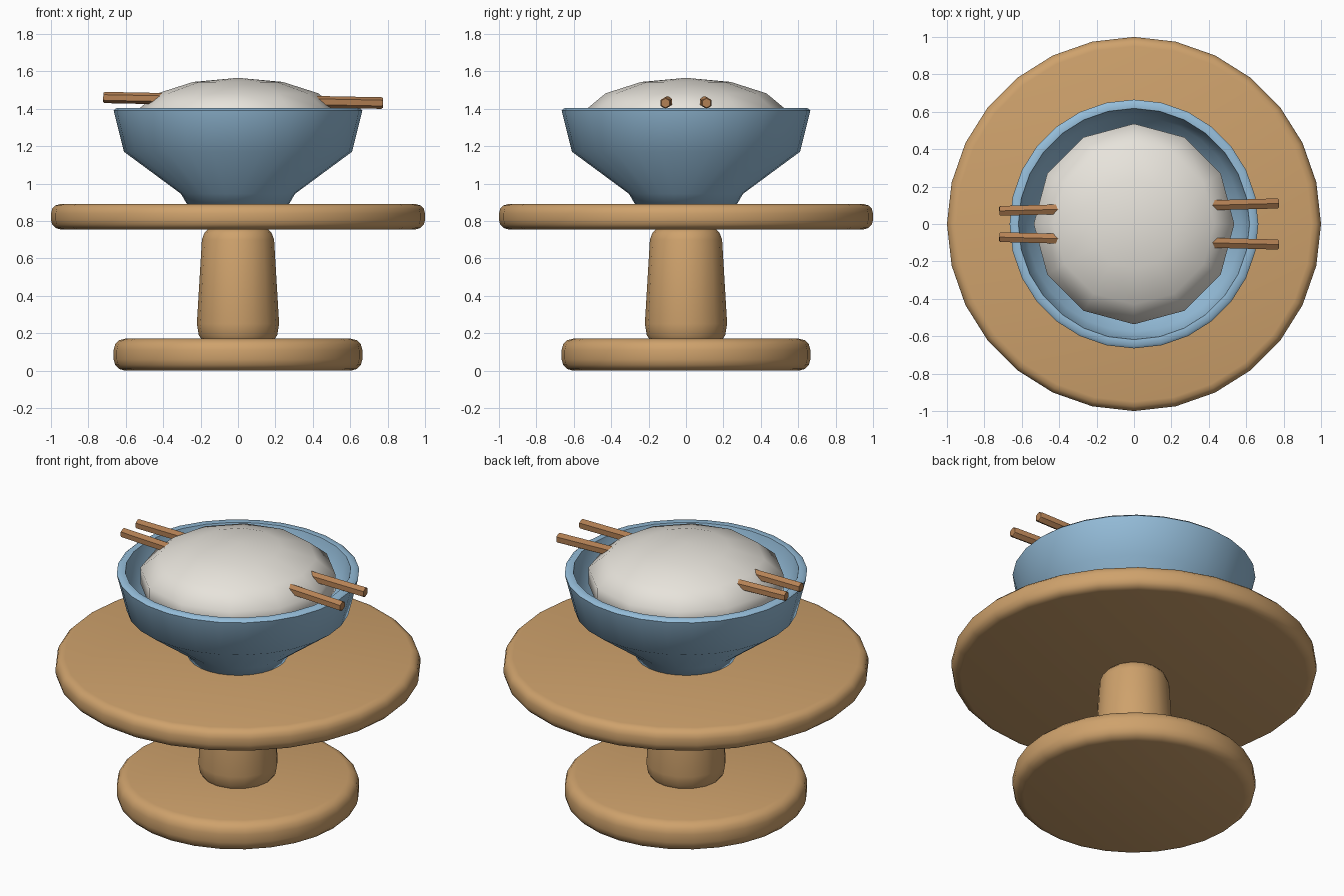
import bpy, bmesh, math
from mathutils import Vector

if "Cube" in bpy.data.objects:
    bpy.data.objects.remove(bpy.data.objects["Cube"])


def material(name, rgb):
    m = bpy.data.materials.new(name)
    m.diffuse_color = (*rgb, 1)
    m.use_nodes = True
    m.node_tree.nodes["Principled BSDF"].inputs["Base Color"].default_value = m.diffuse_color
    return m


WOOD = material("light_wood", (0.62, 0.36, 0.15))
BLUE = material("blue_glaze", (0.30, 0.51, 0.70))
RICE = material("rice_white", (0.80, 0.77, 0.71))
STICK = material("dark_wood", (0.46, 0.22, 0.09))


def finish(name, bm, mat, angle):
    bmesh.ops.recalc_face_normals(bm, faces=bm.faces)
    me = bpy.data.meshes.new(name)
    bm.to_mesh(me)
    bm.free()
    me.materials.append(mat)
    ob = bpy.data.objects.new(name, me)
    bpy.context.collection.objects.link(ob)
    bpy.ops.object.select_all(action='DESELECT')
    ob.select_set(True)
    bpy.context.view_layer.objects.active = ob
    bpy.ops.object.shade_smooth_by_angle(angle=math.radians(angle))
    return ob


def lathe(name, profile, sides, mat, angle=50):
    """Revolve (radius, z) points; open ends are capped with flat faces."""
    bm = bmesh.new()
    rings = []
    for r, z in profile:
        rings.append([bm.verts.new((r * math.cos(2 * math.pi * i / sides),
                                    r * math.sin(2 * math.pi * i / sides), z))
                      for i in range(sides)])
    for a, b in zip(rings, rings[1:]):
        for i in range(sides):
            j = (i + 1) % sides
            bm.faces.new((a[i], a[j], b[j], b[i]))
    bm.faces.new(rings[0])
    bm.faces.new(rings[-1])
    return finish(name, bm, mat, angle)


def rounded_disc(r, z0, z1, bevel, steps=3):
    arc = [(bevel * math.sin(t), bevel * math.cos(t))
           for t in (math.pi / 2 * k / steps for k in range(steps + 1))]
    low = [(r - bevel + s, z0 + bevel - c) for s, c in arc]
    high = [(r - bevel + s, z1 - bevel + c) for s, c in reversed(arc)]
    return low + high


# Stand: foot disc, tapered post, round top
lathe("base", rounded_disc(0.665, 0.0, 0.17, 0.06), 28, WOOD)
lathe("post", [(0.19, 0.16), (0.21, 0.19), (0.22, 0.25), (0.193, 0.70),
               (0.18, 0.735), (0.155, 0.76)], 16, WOOD)
lathe("table_top", rounded_disc(1.0, 0.755, 0.89, 0.05), 28, WOOD)

# Bowl: outside, rounded rim, inside
lathe("bowl", [(0.27, 0.885), (0.305, 0.945), (0.61, 1.17), (0.665, 1.39),
               (0.65, 1.403), (0.618, 1.40), (0.575, 1.19), (0.28, 0.98)],
      28, BLUE, 60)

# Rice mound: flattened low-poly sphere
bm = bmesh.new()
bmesh.ops.create_uvsphere(bm, u_segments=12, v_segments=7, radius=1)
for v in bm.verts:
    v.co = Vector((v.co.x * 0.55, v.co.y * 0.55, v.co.z * 0.22 + 1.345))
finish("rice", bm, RICE, 60)

# Chopsticks: two hexagonal rods running through the rice
for side, name in ((1, "chopstick_back"), (-1, "chopstick_front")):
    a = Vector((-0.72, side * 0.07, 1.46))
    b = Vector((0.775, side * 0.11, 1.43))
    axis = b - a
    n = axis.normalized()
    u = n.cross(Vector((0, 0, 1))).normalized()
    w = u.cross(n)
    bm = bmesh.new()
    rings = []
    for t, r in ((0, 0.024), (0.005, 0.03), (0.995, 0.031), (1, 0.025)):
        c = a + axis * t
        rings.append([bm.verts.new(c + r * (math.sin(k * math.pi / 3) * u +
                                            math.cos(k * math.pi / 3) * w))
                      for k in range(6)])
    for p, q in zip(rings, rings[1:]):
        for i in range(6):
            j = (i + 1) % 6
            bm.faces.new((p[i], p[j], q[j], q[i]))
    bm.faces.new(rings[0])
    bm.faces.new(rings[-1])
    finish(name, bm, STICK, 35)
